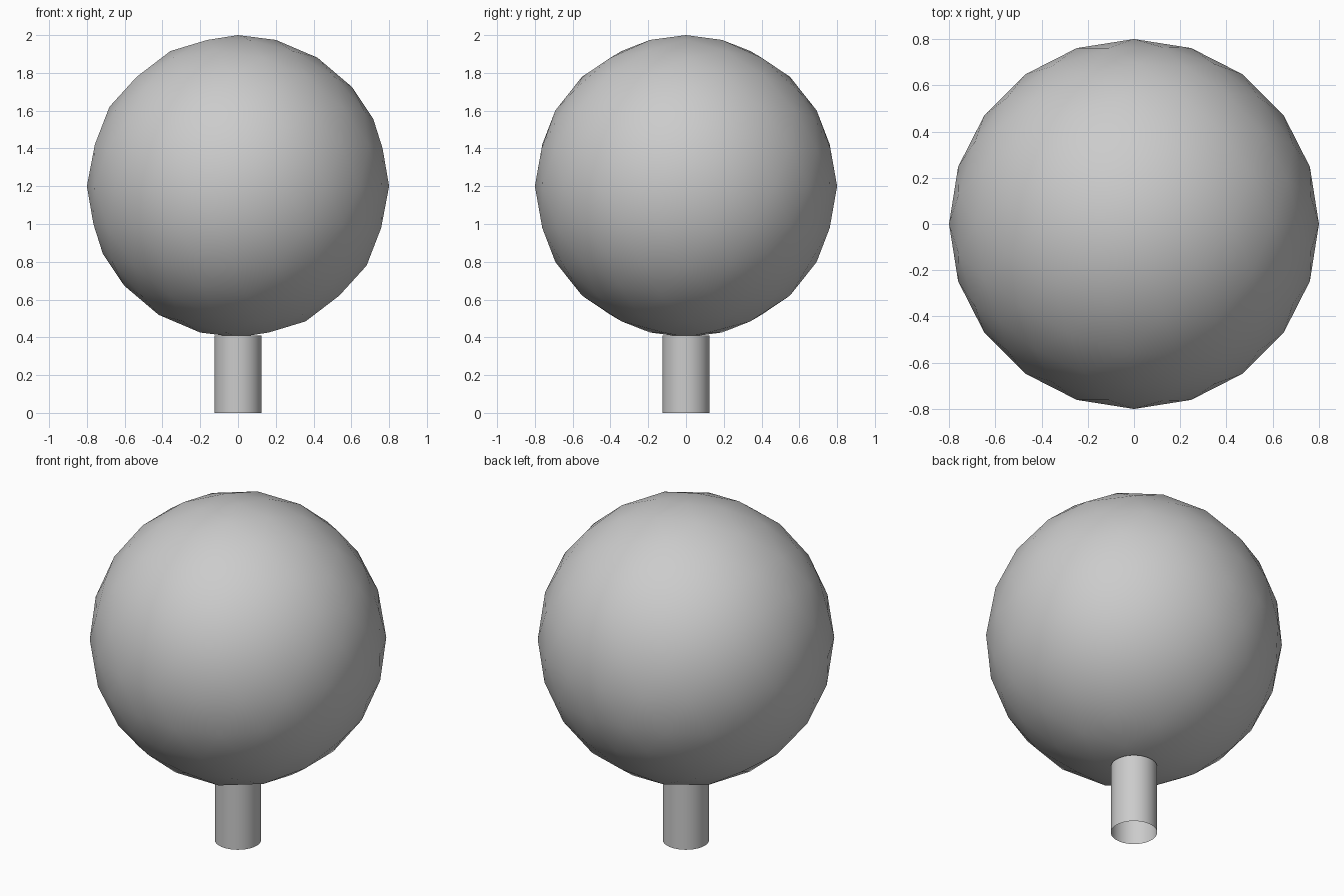
import bpy

if "Cube" in bpy.data.objects:
    bpy.data.objects.remove(bpy.data.objects["Cube"])

# Round crown: low-poly icosphere with smooth shading
bpy.ops.mesh.primitive_ico_sphere_add(subdivisions=3, radius=0.8, location=(0, 0, 1.2))
crown = bpy.context.object
crown.name = "ball_crown"
bpy.ops.object.shade_smooth()

# Stem: open-ended tube reaching just into the crown
STEM_HEIGHT = 0.41
bpy.ops.mesh.primitive_cylinder_add(vertices=32, radius=0.125, depth=STEM_HEIGHT,
                                    end_fill_type='NOTHING',
                                    location=(0, 0, STEM_HEIGHT / 2))
stem = bpy.context.object
stem.name = "stem"
bpy.ops.object.shade_smooth()
